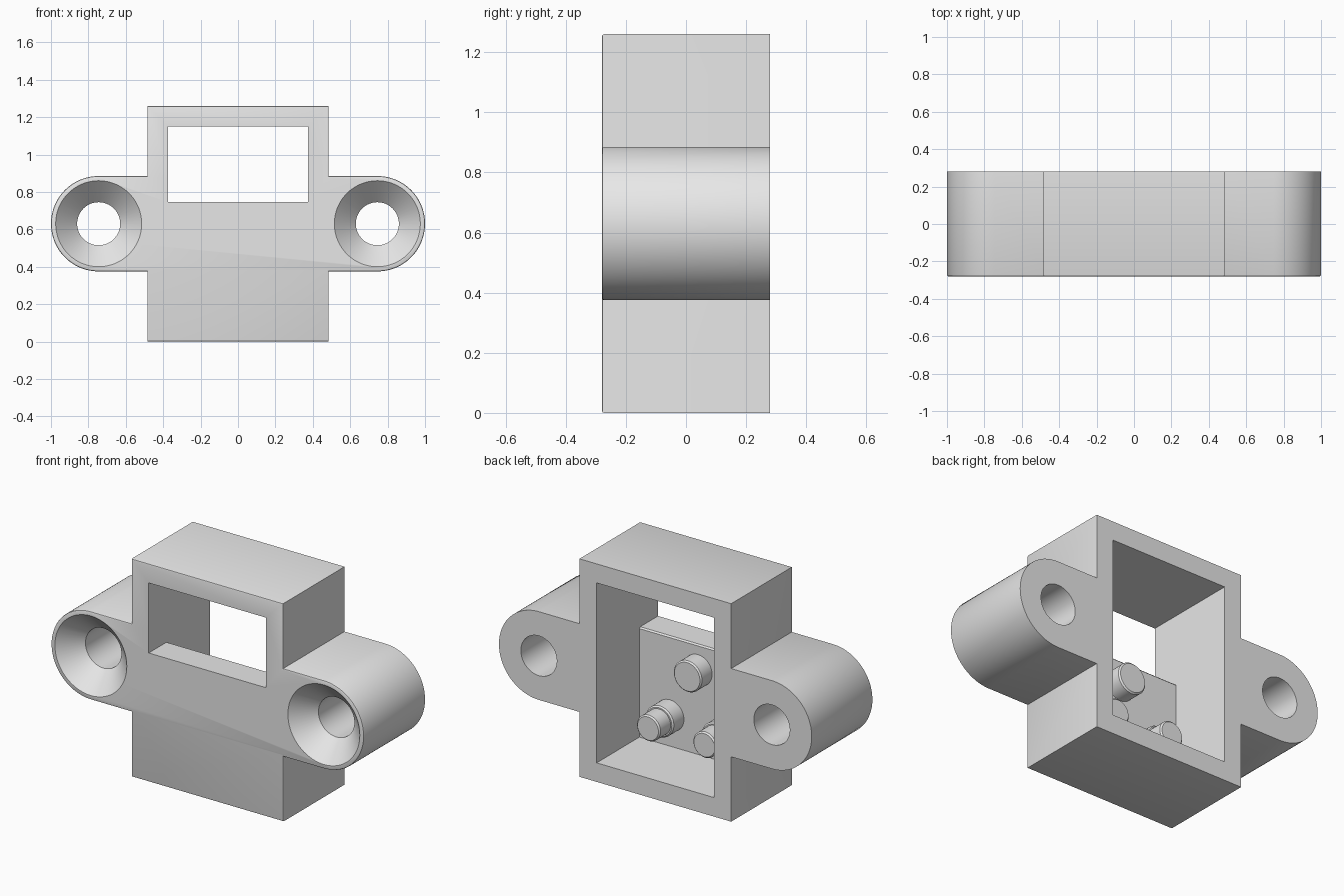
import bpy, bmesh
from math import cos, sin, pi, radians
from mathutils import Vector

if "Cube" in bpy.data.objects:
    bpy.data.objects.remove(bpy.data.objects["Cube"])

grey = bpy.data.materials.new("plain grey")
grey.use_nodes = True
grey.diffuse_color = (0.8, 0.8, 0.8, 1)
grey.node_tree.nodes["Principled BSDF"].inputs["Base Color"].default_value = (0.8, 0.8, 0.8, 1)

FRONT, BACK, PANEL = -0.28, 0.28, -0.11
HALF_W, HEIGHT, MID_Z = 0.485, 1.26, 0.63
EAR_X, EAR_R = 0.745, 0.255
SOFT = 0.008


def finish(bm, name):
    bmesh.ops.recalc_face_normals(bm, faces=bm.faces)
    mesh = bpy.data.meshes.new(name)
    bm.to_mesh(mesh)
    bm.free()
    mesh.materials.append(grey)
    obj = bpy.data.objects.new(name, mesh)
    bpy.context.collection.objects.link(obj)
    return obj


def prism(name, points, offset, soft=0):
    """Extrude a closed outline; optionally soften the starting rim."""
    bm = bmesh.new()
    face = bm.faces.new([bm.verts.new(p) for p in points])
    rim = list(face.edges)
    new = bmesh.ops.extrude_face_region(bm, geom=[face], use_keep_orig=True)["geom"]
    bmesh.ops.translate(bm, vec=offset, verts=[g for g in new if isinstance(g, bmesh.types.BMVert)])
    bmesh.ops.recalc_face_normals(bm, faces=bm.faces)
    if soft:
        bmesh.ops.bevel(bm, geom=rim, offset=soft, segments=2, profile=0.5, affect='EDGES')
    return finish(bm, name)


def turned(name, x, z, profile, sides=64):
    """Solid of revolution about the y axis from (y, radius) steps."""
    bm = bmesh.new()
    rings = [[bm.verts.new((x + r * cos(2 * pi * i / sides), y, z + r * sin(2 * pi * i / sides)))
              for i in range(sides)] for y, r in profile]
    for a, b in zip(rings, rings[1:]):
        for i in range(sides):
            j = (i + 1) % sides
            bm.faces.new((a[i], a[j], b[j], b[i]))
    bm.faces.new(rings[0])
    bm.faces.new(rings[-1])
    return finish(bm, name)


def smooth(obj):
    bpy.ops.object.select_all(action='DESELECT')
    obj.select_set(True)
    bpy.context.view_layer.objects.active = obj
    bpy.ops.object.shade_smooth_by_angle(angle=radians(30))


# Housing outline: box with a rounded ear on each side
steps = 48
ear = [(EAR_X + EAR_R * cos(a), MID_Z + EAR_R * sin(a))
       for a in (-pi / 2 + pi * i / steps for i in range(steps + 1))]
right_half = ([(HALF_W, 0), (HALF_W, MID_Z - EAR_R)] + ear
              + [(HALF_W, MID_Z + EAR_R), (HALF_W, HEIGHT)])
outline = right_half + [(-x, z) for x, z in reversed(right_half)]
housing = prism("housing", [(x, FRONT, z) for x, z in outline],
                Vector((0, BACK - FRONT, 0)), SOFT)

# Cavity open at the back, with the window through the upper front panel
inner_w, low, sill, high = 0.375, 0.11, 0.745, 1.15
section = [(FRONT - 0.05, high), (FRONT - 0.05, sill), (PANEL - SOFT, sill),
           (PANEL, sill - SOFT), (PANEL, low), (BACK + 0.05, low), (BACK + 0.05, high)]
cutters = [prism("cavity_cutter", [(-inner_w, y, z) for y, z in section],
                 Vector((2 * inner_w, 0, 0)))]

# Countersunk screw holes
for side in (-1, 1):
    cutters.append(turned("screw_hole_cutter", side * EAR_X, MID_Z,
                          [(FRONT - 0.02, 0.25), (FRONT + 0.115, 0.115), (BACK + 0.02, 0.115)]))

bpy.context.view_layer.objects.active = housing
for cutter in cutters:
    cutter.hide_render = True
    mod = housing.modifiers.new("cut", 'BOOLEAN')
    mod.operation = 'DIFFERENCE'
    mod.solver = 'EXACT'
    mod.object = cutter
    bpy.ops.object.modifier_apply(modifier=mod.name)
for cutter in cutters:
    bpy.data.objects.remove(cutter)
smooth(housing)

# Pegs on the inside of the front panel
shoulder = PANEL + 0.1
collar = [(PANEL - 0.02, 0.09), (shoulder - SOFT, 0.09), (shoulder, 0.09 - SOFT)]
tip = [(shoulder, 0.075), (0.09 - SOFT, 0.075), (0.09, 0.075 - SOFT)]
smooth(turned("upper_peg", 0, 0.597, collar, 40))
for side, label in ((1, "left"), (-1, "right")):
    smooth(turned(label + "_stepped_peg", side * 0.18, 0.288, collar + tip, 40))
